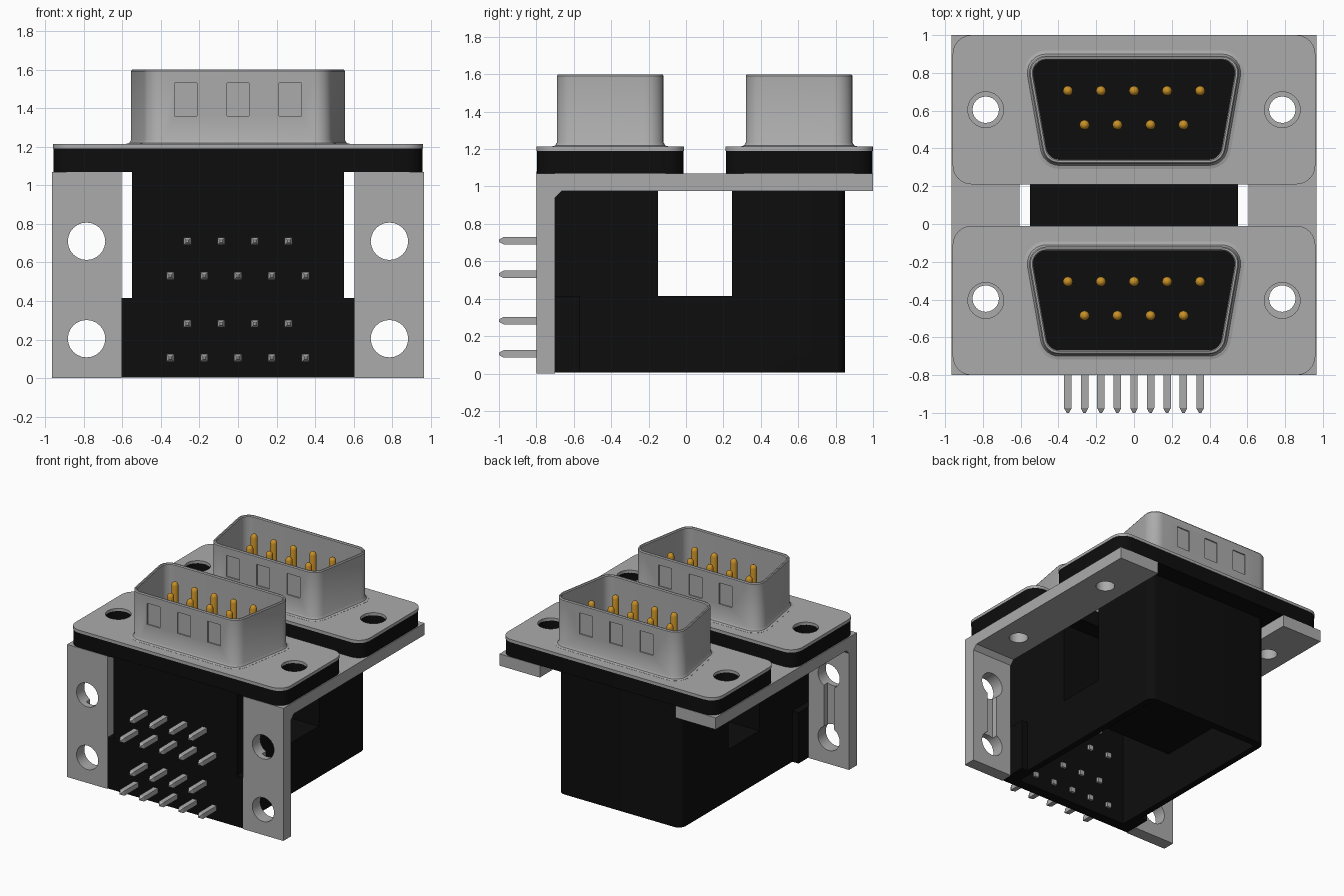
import bpy, bmesh, math
from mathutils import Matrix

if "Cube" in bpy.data.objects:
    bpy.data.objects.remove(bpy.data.objects["Cube"], do_unlink=True)


def material(name, rgb):
    m = bpy.data.materials.new(name)
    m.use_nodes = True
    m.diffuse_color = (*rgb, 1)
    bsdf = m.node_tree.nodes["Principled BSDF"]
    bsdf.inputs["Base Color"].default_value = (*rgb, 1)
    bsdf.inputs["Roughness"].default_value = 0.5
    return m


METAL = material("grey metal", (0.41, 0.41, 0.41))
BLACK = material("black plastic", (0.004, 0.004, 0.004))
GOLD = material("gold contact", (0.58, 0.28, 0.02))


def finish(name, bm, mat):
    bmesh.ops.remove_doubles(bm, verts=bm.verts, dist=1e-5)
    bmesh.ops.recalc_face_normals(bm, faces=bm.faces)
    me = bpy.data.meshes.new(name)
    bm.to_mesh(me)
    bm.free()
    me.materials.append(mat)
    ob = bpy.data.objects.new(name, me)
    bpy.context.collection.objects.link(ob)
    return ob


def smooth(ob):
    bpy.ops.object.select_all(action='DESELECT')
    ob.select_set(True)
    bpy.context.view_layer.objects.active = ob
    bpy.ops.object.shade_smooth_by_angle(angle=math.radians(35))
    return ob


# Outlines are corner arcs: (centre x, centre y, start angle, end angle)
def outline(corners, r, n=6):
    pts = []
    for cx, cy, a0, a1 in corners:
        for i in range(n + 1 if a0 != a1 else 1):
            a = math.radians(a0 + (a1 - a0) * i / n)
            pts.append((cx + r * math.cos(a), cy + r * math.sin(a)))
    return pts


def loft(name, corners, rings, mat, at=(0, 0), loop=False, forward=False):
    """Skin an outline through (radius, height) rings; forward turns +z to -y."""
    bm = bmesh.new()
    rows = [[bm.verts.new((x + at[0], y + at[1], z)) for x, y in outline(corners, r)]
            for r, z in rings]
    pairs = list(zip(rows, rows[1:]))
    if loop:
        pairs.append((rows[-1], rows[0]))
    else:
        bm.faces.new(rows[0])
        bm.faces.new(rows[-1])
    n = len(rows[0])
    for a, b in pairs:
        for i in range(n):
            j = (i + 1) % n
            bm.faces.new((a[i], a[j], b[j], b[i]))
    if forward:
        bmesh.ops.rotate(bm, verts=bm.verts, matrix=Matrix.Rotation(math.pi / 2, 3, 'X'))
    return finish(name, bm, mat)


def box(name, x, y, z, mat):
    bm = bmesh.new()
    bmesh.ops.create_cube(bm, size=1)
    for v in bm.verts:
        v.co = [(lo + hi) / 2 + c * (hi - lo) for c, (lo, hi) in zip(v.co, (x, y, z))]
    return finish(name, bm, mat)


def cut(ob, *cutters):
    for c in cutters:
        mod = ob.modifiers.new("cut", 'BOOLEAN')
        mod.operation, mod.solver, mod.object = 'DIFFERENCE', 'EXACT', c
        bpy.context.view_layer.objects.active = ob
        bpy.ops.object.modifier_apply(modifier=mod.name)
        bpy.data.objects.remove(c, do_unlink=True)
    return ob


CIRCLE = [(0, 0, a, a + 90) for a in (0, 90, 180, 270)]
SQUARE = [(0, 0, a, a) for a in (45, 135, 225, 315)]
PLATE = [(0.86, 0.295, 0, 90), (-0.86, 0.295, 90, 180),
         (-0.86, -0.295, 180, 270), (0.86, -0.295, 270, 360)]
D_SHAPE = [(0.465, 0.195, -10, 90), (-0.465, 0.195, 90, 190),
           (-0.396, -0.195, 190, 270), (0.396, -0.195, 270, 350)]
HOLE_X = 0.785
FIVE = [-0.35, -0.175, 0, 0.175, 0.35]
FOUR = [-0.262, -0.0875, 0.0875, 0.262]


def bore(x, y, r, z0, z1, forward=False):
    return loft("cutter", CIRCLE, [(r, z0), (r, z1)], METAL, (x, y), forward=forward)


# Housing: hollow, open underneath, with a deep notch between two towers
housing = box("housing", (-0.55, 0.55), (-0.8, 0.85), (0.005, 1.08), BLACK)
bm = bmesh.new()
bm.from_mesh(housing.data)
rear = [e for e in bm.edges if all(v.co.y > 0.8 for v in e.verts)
        and abs(e.verts[0].co.x - e.verts[1].co.x) < 0.01]
bmesh.ops.bevel(bm, geom=rear, offset=0.06, segments=5, profile=0.5, affect='EDGES')
bm.to_mesh(housing.data)
bm.free()
cut(housing,
    box("cutter", (-1, 1), (-0.15, 0.245), (0.415, 1.3), BLACK),
    box("cutter", (-0.5, 0.5), (-0.72, 0.79), (-0.1, 0.37), BLACK),
    box("cutter", (-0.5, 0.5), (-0.72, -0.2), (0.3, 1.0), BLACK),
    box("cutter", (-0.5, 0.5), (0.295, 0.79), (0.3, 1.0), BLACK))
smooth(housing)

for side, s in (("left", 1), ("right", -1)):
    # Foot tab joining the housing to its bracket
    box(side + "_housing_tab", sorted((s * 0.54, s * 0.605)), (-0.8, -0.57),
        (0.005, 0.415), BLACK)

    # L-shaped bracket with a small gusset in the inner corner
    bm = bmesh.new()
    profile = [(-0.8, 0), (-0.7, 0), (-0.7, 0.94), (-0.665, 0.975),
               (1, 0.975), (1, 1.07), (-0.8, 1.07)]
    face = bm.faces.new([bm.verts.new((s * 0.605, y, z)) for y, z in profile])
    new = bmesh.ops.extrude_face_region(bm, geom=[face])["geom"]
    bmesh.ops.translate(bm, vec=(s * 0.36, 0, 0),
                        verts=[g for g in new if isinstance(g, bmesh.types.BMVert)])
    bracket = finish(side + "_bracket", bm, METAL)
    x = s * HOLE_X
    cut(bracket,
        box("cutter", (x - 0.045, x + 0.045), (-0.75, -0.6), (0.2, 0.71), METAL),
        bore(x, 0.71, 0.097, 0.6, 0.9, True), bore(x, 0.205, 0.097, 0.6, 0.9, True),
        bore(x, 0.605, 0.07, 0.9, 1.2), bore(x, -0.395, 0.07, 0.9, 1.2))
    smooth(bracket)

# Two plug connectors
for label, cy in (("front", -0.405), ("rear", 0.605)):
    base = loft(label + "_base_plate", PLATE, [(0.097, 1.07), (0.097, 1.192)], BLACK, (0, cy))
    flange = loft(label + "_flange", PLATE, [(0.1, 1.19), (0.1, 1.213)], METAL, (0, cy))
    for part in (base, flange):
        cut(part, *[bore(s * HOLE_X, cy, 0.095, 1.0, 1.3) for s in (1, -1)])
        smooth(part)

    # Thin D-shaped shroud with a flared foot and rounded rim
    shroud = loft(label + "_shroud", D_SHAPE,
                  [(0.118, 1.2), (0.118, 1.214), (0.1, 1.219), (0.09, 1.235),
                   (0.09, 1.592), (0.084, 1.6), (0.074, 1.6), (0.068, 1.592),
                   (0.068, 1.2)], METAL, (0, cy), loop=True)
    cut(shroud, *[box("cutter", (x - 0.058, x + 0.058),
                      sorted((cy + s * 0.276, cy + s * 0.4)), (1.36, 1.53), METAL)
                  for x in (-0.27, 0, 0.27) for s in (1, -1)])
    smooth(shroud)
    loft(label + "_insert", D_SHAPE, [(0.07, 1.18), (0.07, 1.222)], BLACK, (0, cy))

    # Gold contacts with domed tips
    for xs, dy in ((FIVE, 0.1), (FOUR, -0.08)):
        for i, x in enumerate(xs):
            smooth(loft(f"{label}_contact_{len(xs)}_{i + 1}", CIRCLE,
                        [(0.026, 1.2), (0.026, 1.525), (0.022, 1.538), (0.013, 1.548),
                         (0.004, 1.551)], GOLD, (x, cy + dy)))

# Square solder pins with tapered ends
for row, (z, xs) in enumerate(((0.71, FOUR), (0.53, FIVE), (0.283, FOUR), (0.105, FIVE))):
    for i, x in enumerate(xs):
        loft(f"solder_pin_{row + 1}_{i + 1}", SQUARE,
             [(0.028, 0.7), (0.028, 0.975), (0.009, 1.0)], METAL, (x, z), forward=True)
